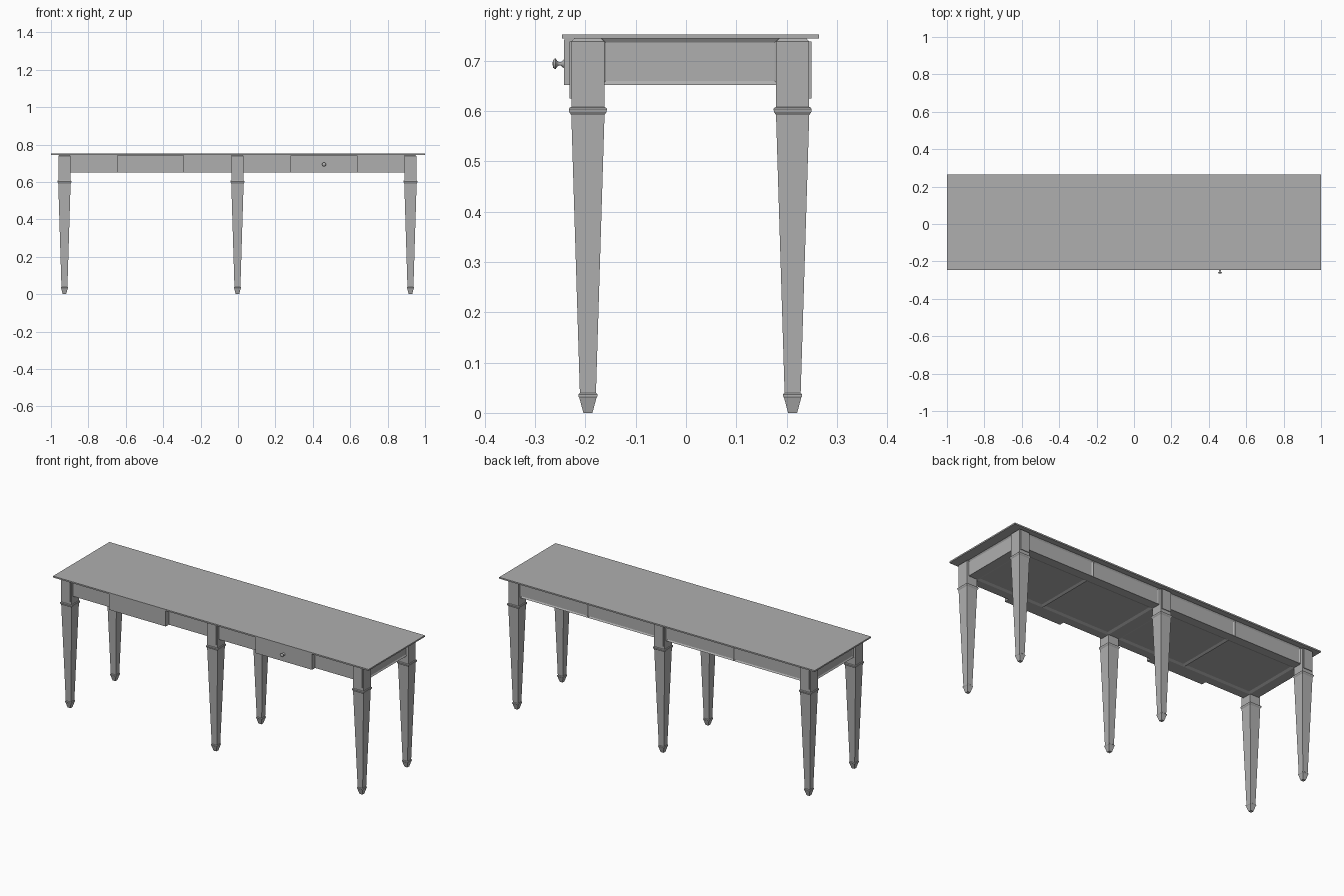
import bpy, bmesh, math
from mathutils import Matrix, Vector

if "Cube" in bpy.data.objects:
    bpy.data.objects.remove(bpy.data.objects["Cube"])

grey = bpy.data.materials.new("plain grey")
grey.use_nodes = True
grey.diffuse_color = (0.43, 0.43, 0.43, 1)
grey.node_tree.nodes["Principled BSDF"].inputs["Base Color"].default_value = grey.diffuse_color

LEG_X = {"right": -0.928, "middle": -0.003, "left": 0.922}
LEG_Y = {"front": -0.195, "back": 0.212}
HALF = 0.033


def finish(name, bm):
    bmesh.ops.recalc_face_normals(bm, faces=bm.faces)
    mesh = bpy.data.meshes.new(name)
    bm.to_mesh(mesh)
    bm.free()
    mesh.materials.append(grey)
    obj = bpy.data.objects.new(name, mesh)
    bpy.context.collection.objects.link(obj)
    return obj


def add_box(bm, x0, x1, y0, y1, z0, z1):
    size = Matrix.Diagonal((x1 - x0, y1 - y0, z1 - z0, 1))
    place = Matrix.Translation(((x0 + x1) / 2, (y0 + y1) / 2, (z0 + z1) / 2))
    bmesh.ops.create_cube(bm, size=1, matrix=place @ size)


def box(name, *bounds):
    bm = bmesh.new()
    add_box(bm, *bounds)
    return finish(name, bm)


def add_loft(bm, profile, sides, place):
    """Stack rings of (half width, height) into a closed solid."""
    rings = []
    scale = 1 / math.cos(math.pi / sides) if sides == 4 else 1
    for half, height in profile:
        ring = []
        for i in range(sides):
            a = 2 * math.pi * (i + 0.5) / sides
            p = Vector((half * scale * math.cos(a), half * scale * math.sin(a), height))
            ring.append(bm.verts.new(place @ p))
        rings.append(ring)
    for low, high in zip(rings, rings[1:]):
        for i in range(sides):
            j = (i + 1) % sides
            bm.faces.new((low[i], low[j], high[j], high[i]))
    bm.faces.new(rings[0])
    bm.faces.new(rings[-1])


# Thin table top
box("table_top", -1, 1, -0.247, 0.264, 0.744, 0.752)

# Apron carcass with recessed panels on the ends, back and underside
bm = bmesh.new()
add_box(bm, -0.95, 0.944, -0.215, 0.232, 0.652, 0.744)


def split(co, normal):
    bmesh.ops.bisect_plane(bm, geom=bm.verts[:] + bm.edges[:] + bm.faces[:],
                           plane_co=co, plane_no=normal)


xs = list(LEG_X.values())
for x in xs:
    for s in (-1, 1):
        split((x + s * HALF, 0, 0), (1, 0, 0))
for a, b in zip(xs, xs[1:]):
    split(((a + b) / 2, 0, 0), (1, 0, 0))
for y, s in ((LEG_Y["front"], 1), (LEG_Y["back"], -1)):
    split((0, y + s * 0.028, 0), (0, 1, 0))

bm.normal_update()
sides, under = [], []
for f in bm.faces:
    c, n = f.calc_center_median(), f.normal
    clear_x = all(abs(c.x - x) > HALF for x in xs)
    clear_y = all(abs(c.y - y) > HALF for y in LEG_Y.values())
    if abs(n.x) > 0.9 and clear_y or n.y > 0.9 and clear_x:
        sides.append(f)
    elif n.z < -0.9 and clear_x and clear_y:
        under.append(f)
bmesh.ops.inset_individual(bm, faces=sides, thickness=0.011, depth=-0.005)
bmesh.ops.inset_individual(bm, faces=under, thickness=0.02, depth=-0.006)
finish("apron", bm)

# Square tapered legs with collar, ankle ring, pointed foot and outer plates
LEG = [(0.009, 0), (0.017, 0.03), (0.019, 0.033), (0.019, 0.037), (0.016, 0.04),
       (0.033, 0.592), (0.037, 0.598), (0.038, 0.604), (0.036, 0.607),
       (HALF, 0.608), (HALF, 0.738), (0.027, 0.744)]
for x_name, x in LEG_X.items():
    for y_name, y in LEG_Y.items():
        bm = bmesh.new()
        add_loft(bm, LEG, 4, Matrix.Translation((x, y, 0)))
        out = math.copysign(1, y)
        face = y + out * HALF
        add_box(bm, x - 0.027, x + 0.027, *sorted((face - out * 0.002, face + out * 0.004)),
                0.625, 0.738)
        finish(f"{y_name}_{x_name}_leg", bm)

# Drawer fronts standing proud of the apron
for name, x in (("right_drawer", -0.468), ("left_drawer", 0.46)):
    box(name, x - 0.18, x + 0.18, -0.243, -0.21, 0.652, 0.742)

# Turned knob on one drawer
KNOB = [(0.009, 0), (0.008, 0.002), (0.004, 0.006), (0.0035, 0.011), (0.006, 0.014),
        (0.0105, 0.017), (0.0105, 0.019), (0.008, 0.022), (0.003, 0.023)]
bm = bmesh.new()
add_loft(bm, KNOB, 20, Matrix.Translation((0.46, -0.242, 0.694))
         @ Matrix.Rotation(math.pi / 2, 4, "X"))
knob = finish("drawer_knob", bm)
bpy.ops.object.select_all(action="DESELECT")
knob.select_set(True)
bpy.context.view_layer.objects.active = knob
bpy.ops.object.shade_smooth_by_angle(angle=math.radians(50))
